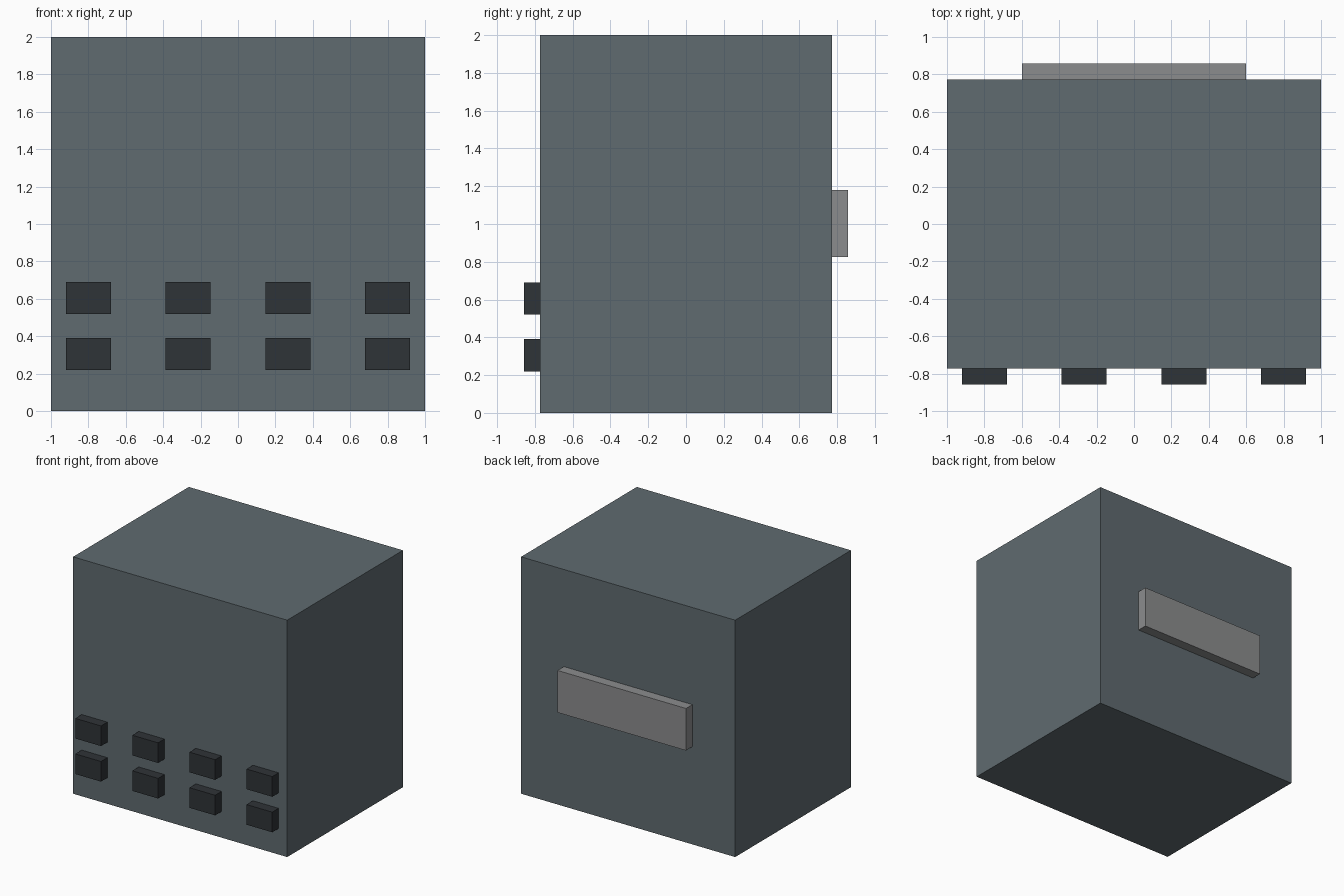
import bpy

if "Cube" in bpy.data.objects:
    bpy.data.objects.remove(bpy.data.objects["Cube"])


def material(name, rgb):
    mat = bpy.data.materials.new(name)
    mat.diffuse_color = (*rgb, 1.0)
    mat.use_nodes = True
    mat.node_tree.nodes["Principled BSDF"].inputs["Base Color"].default_value = mat.diffuse_color
    return mat


def box(name, low, high, mat):
    center = [(a + b) / 2 for a, b in zip(low, high)]
    bpy.ops.mesh.primitive_cube_add(size=1, location=center)
    obj = bpy.context.object
    obj.name = name
    obj.scale = [b - a for a, b in zip(low, high)]
    bpy.ops.object.transform_apply(location=False, rotation=False, scale=True)
    obj.data.materials.append(mat)
    return obj


slate = material("slate", (0.115, 0.145, 0.16))
black = material("black", (0.028, 0.033, 0.038))
grey = material("grey", (0.26, 0.265, 0.27))

FACE = 0.772    # half depth of the body
OUTER = 0.857   # how far the attached parts reach

# Main cabinet
box("body", (-1, -FACE, 0), (1, FACE, 2), slate)

# Wide plate on the back
box("back_plate", (-0.6, FACE - 0.02, 0.825), (0.6, OUTER, 1.18), grey)

# Two rows of four small blocks on the front
for row, z in enumerate((0.305, 0.605)):
    for col in range(4):
        x = -0.8 + col * 1.6 / 3
        box(f"front_block_{row + 1}_{col + 1}",
            (x - 0.12, -OUTER, z - 0.085),
            (x + 0.12, -FACE + 0.02, z + 0.085), black)
